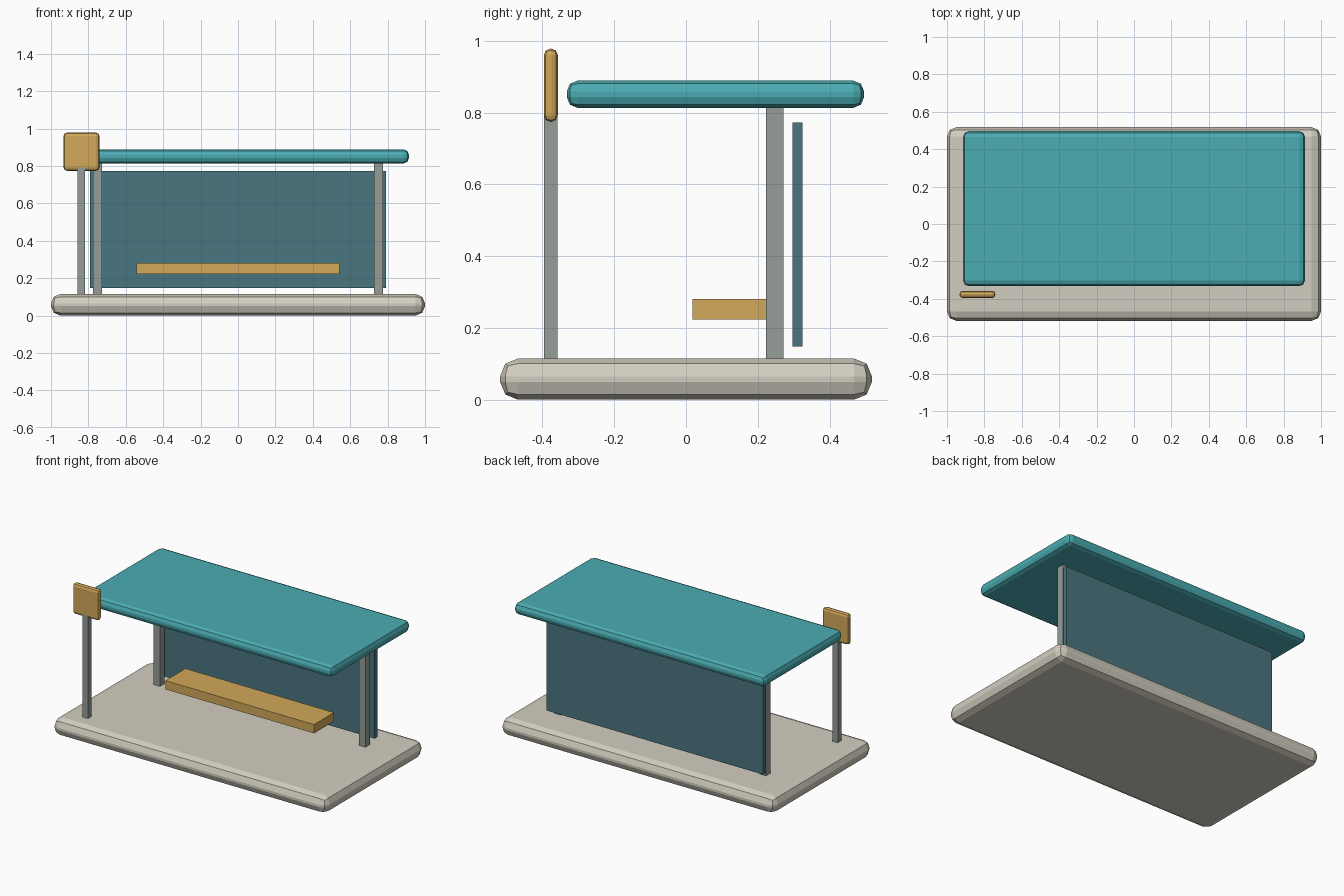
import bpy
from mathutils import Vector

default = bpy.data.objects.get("Cube")
if default:
    bpy.data.objects.remove(default, do_unlink=True)


def material(name, hex_code):
    """Flat material from an sRGB hex code, stored as linear values."""
    channels = [int(hex_code[i:i + 2], 16) / 255 for i in (0, 2, 4)]
    colour = [((c + 0.055) / 1.055) ** 2.4 for c in channels] + [1]
    mat = bpy.data.materials.new(name)
    mat.use_nodes = True
    mat.diffuse_color = colour
    shader = next(n for n in mat.node_tree.nodes if n.type == 'BSDF_PRINCIPLED')
    shader.inputs["Base Color"].default_value = colour
    return mat


def box(name, low, high, mat, bevel=0):
    """Box between two corners, with optional faceted rounded edges."""
    low, high = Vector(low), Vector(high)
    bpy.ops.mesh.primitive_cube_add(size=1, location=(low + high) / 2)
    obj = bpy.context.object
    obj.name = name
    obj.scale = high - low
    bpy.ops.object.transform_apply(location=False, rotation=False, scale=True)
    obj.data.materials.append(mat)
    if bevel:
        mod = obj.modifiers.new("rounded_edges", 'BEVEL')
        mod.width = bevel
        mod.segments = 2
        mod.limit_method = 'NONE'
    return obj


concrete = material("pale concrete", "D3CEC0")
teal = material("teal roof", "4AACB2")
glass = material("dark teal panel", "49767F")
steel = material("grey steel", "969E99")
amber = material("amber", "D2A859")

# Pavement slab and roof
box("pavement_slab", (-1, -0.518, 0), (1, 0.518, 0.115), concrete, 0.05)
box("roof", (-0.914, -0.332, 0.813), (0.914, 0.496, 0.889), teal, 0.03)

# Back panel and bench
box("back_panel", (-0.79, 0.296, 0.148), (0.79, 0.324, 0.772), glass)
box("bench_seat", (-0.542, 0.018, 0.223), (0.542, 0.226, 0.281), amber)

# Roof posts on both sides
for side, x in (("right", -0.75), ("left", 0.75)):
    box(side + "_roof_post", (x - 0.024, 0.223, 0.1), (x + 0.024, 0.271, 0.83), steel)

# Stop sign on its own pole
box("sign_pole", (-0.857, -0.396, 0.1), (-0.818, -0.358, 0.8), steel)
box("sign_plate", (-0.933, -0.396, 0.774), (-0.741, -0.357, 0.978), amber, 0.018)
